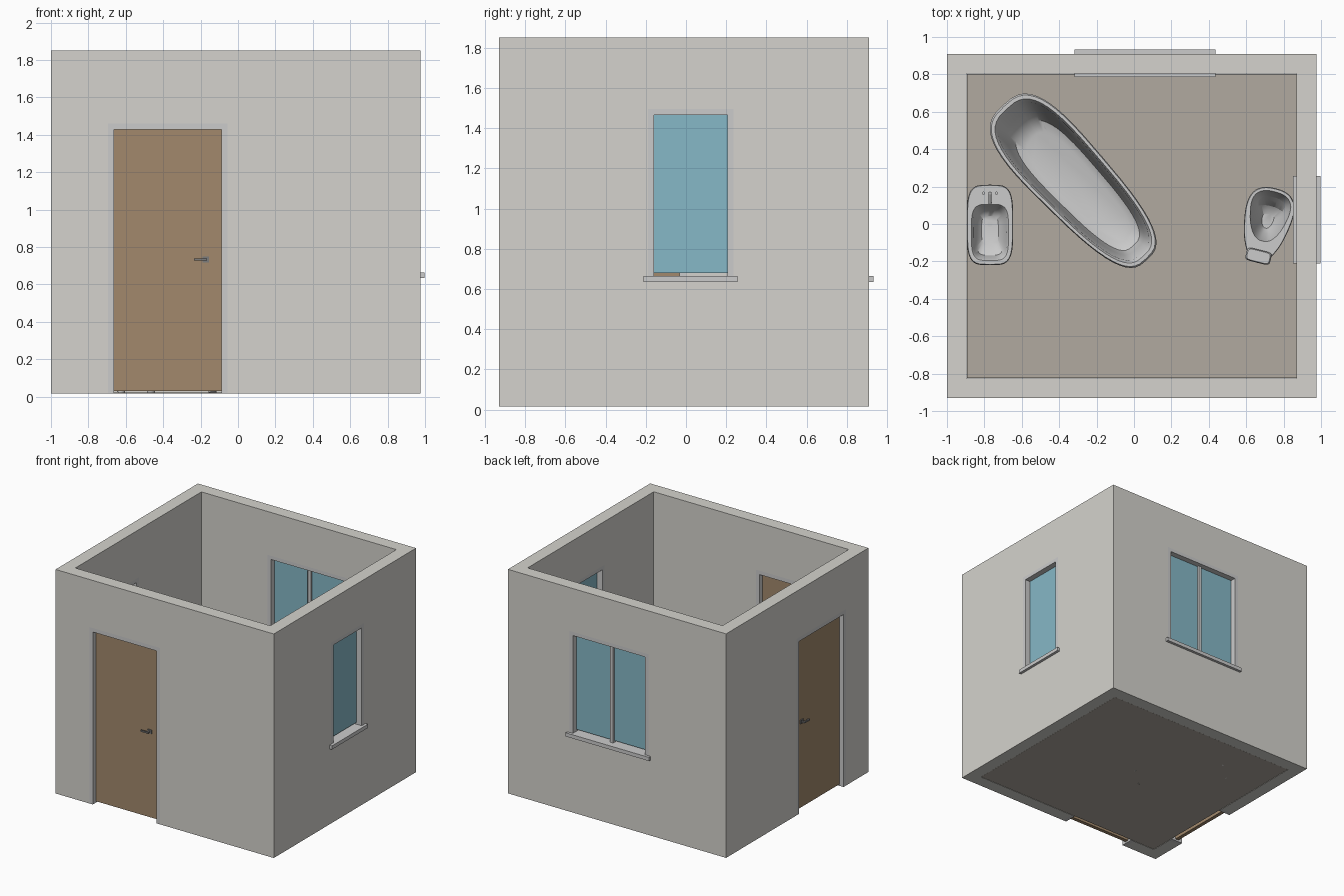
import bpy, bmesh, math
from mathutils import Matrix, Vector

if "Cube" in bpy.data.objects:
    bpy.data.objects.remove(bpy.data.objects["Cube"])

Z0, ZTOP = 0.017, 1.85
FRONT, BACK = (-0.93, -0.825), (0.805, 0.91)
LEFT, RIGHT = (-1.0, -0.895), (0.87, 0.975)


def material(name, rgb):
    m = bpy.data.materials.new(name)
    m.diffuse_color = (*rgb, 1)
    m.use_nodes = True
    m.node_tree.nodes["Principled BSDF"].inputs["Base Color"].default_value = m.diffuse_color
    return m


WALL = material("plaster", (0.66, 0.65, 0.61))
FLOOR = material("floor_tile", (0.44, 0.40, 0.35))
WOOD = material("door_wood", (0.36, 0.25, 0.15))
GLASS = material("window_glass", (0.24, 0.48, 0.57))
METAL = material("handle_metal", (0.2, 0.2, 0.2))


def finish(name, bm, mat=None, smooth=False):
    bmesh.ops.recalc_face_normals(bm, faces=bm.faces[:])
    me = bpy.data.meshes.new(name)
    bm.to_mesh(me)
    bm.free()
    ob = bpy.data.objects.new(name, me)
    bpy.context.collection.objects.link(ob)
    if mat:
        me.materials.append(mat)
    if smooth:
        bpy.ops.object.select_all(action='DESELECT')
        ob.select_set(True)
        bpy.context.view_layer.objects.active = ob
        bpy.ops.object.shade_smooth_by_angle(angle=math.radians(40))
    return ob


def box(name, x, y, z, mat=None):
    bm = bmesh.new()
    bmesh.ops.create_cube(bm, size=1)
    for v in bm.verts:
        v.co = Vector([(r[0] + r[1]) / 2 + c * (r[1] - r[0]) for c, r in zip(v.co, (x, y, z))])
    return finish(name, bm, mat)


def wall_box(name, axis, u, v, z, mat=None):
    """Box placed along a wall: u runs along the wall, v through it."""
    return box(name, u, v, z, mat) if axis == 'x' else box(name, v, u, z, mat)


def cut(target, cutter):
    mod = target.modifiers.new("cut", 'BOOLEAN')
    mod.operation, mod.solver, mod.object = 'DIFFERENCE', 'EXACT', cutter
    bpy.context.view_layer.objects.active = target
    bpy.ops.object.modifier_apply(modifier=mod.name)
    bpy.data.objects.remove(cutter)


# Walls and floor
walls = box("walls", (LEFT[0], RIGHT[1]), (FRONT[0], BACK[1]), (Z0, ZTOP), WALL)
cut(walls, box("room_cutter", (LEFT[1], RIGHT[0]), (FRONT[1], BACK[0]), (-1, 3)))
box("floor", (-0.893, 0.868), (-0.823, 0.803), (0.018, 0.022), FLOOR)


def frame(name, axis, u, v, z, w):
    """Two jambs and a head, as deep as the wall."""
    wall_box(name + "_jamb_a", axis, (u[0], u[0] + w), v, z)
    wall_box(name + "_jamb_b", axis, (u[1] - w, u[1]), v, z)
    wall_box(name + "_head", axis, (u[0] + w, u[1] - w), v, (z[1] - w, z[1]))


def open_wall(axis, u, v, z):
    cut(walls, wall_box("cutter", axis, u, (v[0] - 0.05, v[1] + 0.05), z))


def door(name, axis, centre, v):
    u = (centre - 0.32, centre + 0.32)
    open_wall(axis, u, v, (-0.1, 1.46))
    frame(name + "_frame", axis, u, v, (Z0, 1.46), 0.032)
    mid = sum(v) / 2
    wall_box(name + "_panel", axis, (u[0] + 0.033, u[1] - 0.033), (mid - 0.015, mid + 0.015), (0.03, 1.428), WOOD)
    h = u[1] - 0.1
    for s, side in ((-1, "outer"), (1, "inner")):
        def depth(a, b):
            return tuple(sorted((mid + s * a, mid + s * b)))
        wall_box(f"{name}_{side}_rose", axis, (h - 0.035, h), depth(0.015, 0.022), (0.717, 0.748), METAL)
        wall_box(f"{name}_{side}_stem", axis, (h - 0.024, h - 0.011), depth(0.02, 0.05), (0.727, 0.739), METAL)
        wall_box(f"{name}_{side}_lever", axis, (h - 0.08, h - 0.011), depth(0.038, 0.05), (0.727, 0.739), METAL)


def window(name, axis, u, v, panes):
    open_wall(axis, u, v, (0.65, 1.495))
    frame(name + "_frame", axis, u, v, (0.665, 1.495), 0.03)
    wall_box(name + "_sill", axis, (u[0] - 0.02, u[1] + 0.02), (v[0] - 0.02, v[1] + 0.022), (0.635, 0.665))
    mid = sum(v) / 2
    wall_box(name + "_glass", axis, (u[0] + 0.03, u[1] - 0.03), (mid - 0.005, mid + 0.005), (0.68, 1.465), GLASS)
    for i in range(1, panes):
        c = u[0] + (u[1] - u[0]) * i / panes
        wall_box(name + "_mullion", axis, (c - 0.015, c + 0.015), (mid - 0.02, mid + 0.02), (0.665, 1.465))


door("front_door", 'x', -0.375, FRONT)
door("side_door", 'y', -0.32, LEFT)
window("right_window", 'y', (-0.19, 0.237), RIGHT, 1)
window("back_window", 'x', (-0.297, 0.417), BACK, 2)


def loft(name, a, b, taper, n, rings, place, count=48):
    """Egg-shaped rings (length scale, width scale, shift, height) skinned together."""
    bm = bmesh.new()
    loops = []
    for sa, sb, dx, z in rings:
        ring = []
        for i in range(count):
            t = 2 * math.pi * i / count
            c = math.copysign(abs(math.cos(t)) ** (2 / n), math.cos(t))
            s = math.copysign(abs(math.sin(t)) ** (2 / n), math.sin(t))
            ring.append(bm.verts.new(place @ Vector((a * sa * c + dx, b * sb * s * (1 + taper * c), z))))
        loops.append(ring)
    for p, q in zip(loops, loops[1:]):
        for i in range(count):
            j = (i + 1) % count
            bm.faces.new((p[i], p[j], q[j], q[i]))
    bm.faces.new(loops[0])
    bm.faces.new(loops[-1])
    return finish(name, bm, None, True)


def rod(name, p, q, r):
    p, q = Vector(p), Vector(q)
    m = Matrix.Translation((p + q) / 2) @ (q - p).to_track_quat('Z', 'Y').to_matrix().to_4x4()
    bm = bmesh.new()
    bmesh.ops.create_cone(bm, cap_ends=True, segments=12, radius1=r, radius2=r, depth=(q - p).length, matrix=m)
    return finish(name, bm, None, True)


def spot(x, y, degrees):
    return Matrix.Translation((x, y, 0)) @ Matrix.Rotation(math.radians(degrees), 4, 'Z')


# Bathtub, wide end towards the back left corner
tub = spot(-0.315, 0.222, 133)
loft("bathtub", 0.565, 0.2, 0.13, 3.1, [
    (0.66, 0.55, -0.03, 0.06), (0.76, 0.72, -0.02, 0.08), (0.86, 0.84, -0.01, 0.18),
    (0.93, 0.9, 0, 0.36), (0.985, 0.98, 0, 0.385), (1, 1, 0, 0.4), (0.985, 0.975, 0, 0.412),
    (0.95, 0.9, 0, 0.412), (0.92, 0.85, 0, 0.39), (0.84, 0.76, -0.01, 0.2),
    (0.76, 0.67, -0.03, 0.11), (0.66, 0.5, -0.04, 0.09)], tub)
for sx in (-1, 1):
    for sy in (-1, 1):
        rod("bathtub_foot", tub @ Vector((sx * 0.36 - 0.02, sy * 0.11, 0.022)),
            tub @ Vector((sx * 0.34 - 0.02, sy * 0.1, 0.1)), 0.022)

# Bidet with three taps
bidet = spot(-0.77, -0.005, -90)
loft("bidet", 0.215, 0.124, 0, 4, [
    (0.6, 0.62, -0.03, 0.022), (0.55, 0.55, -0.03, 0.1), (0.75, 0.75, -0.02, 0.17),
    (0.95, 0.94, 0, 0.23), (1, 1, 0, 0.265), (0.98, 0.97, 0, 0.28), (0.7, 0.8, 0.04, 0.28),
    (0.66, 0.72, 0.04, 0.265), (0.57, 0.6, 0.04, 0.19), (0.36, 0.36, 0.03, 0.16)], bidet)
rod("bidet_drain", (-0.77, 0.0, 0.155), (-0.77, 0.0, 0.167), 0.014)
for x in (-0.805, -0.77, -0.735):
    rod("bidet_tap", (x, 0.165, 0.275), (x, 0.165, 0.325), 0.008)
rod("bidet_spout", (-0.77, 0.17, 0.32), (-0.77, 0.11, 0.31), 0.007)

# Toilet bowl with rear outlet block and seat bolts
toilet = spot(0.708, -0.003, 76)
loft("toilet", 0.2, 0.122, 0.28, 2.5, [
    (0.68, 0.62, -0.04, 0.022), (0.62, 0.52, -0.04, 0.1), (0.76, 0.72, -0.02, 0.18),
    (0.94, 0.93, 0, 0.25), (1, 1, 0, 0.27), (0.98, 0.97, 0, 0.285), (0.68, 0.82, 0.045, 0.285),
    (0.65, 0.78, 0.045, 0.265), (0.45, 0.52, 0.04, 0.15), (0.2, 0.24, 0.02, 0.1)], toilet)
loft("toilet_outlet", 0.035, 0.068, 0, 5, [
    (1, 1, -0.175, 0.2), (1, 1, -0.175, 0.3), (0.85, 0.9, -0.175, 0.31)], toilet)
for s in (-1, 1):
    rod("toilet_seat_bolt", toilet @ Vector((-0.115, s * 0.045, 0.28)),
        toilet @ Vector((-0.115, s * 0.045, 0.292)), 0.01)
